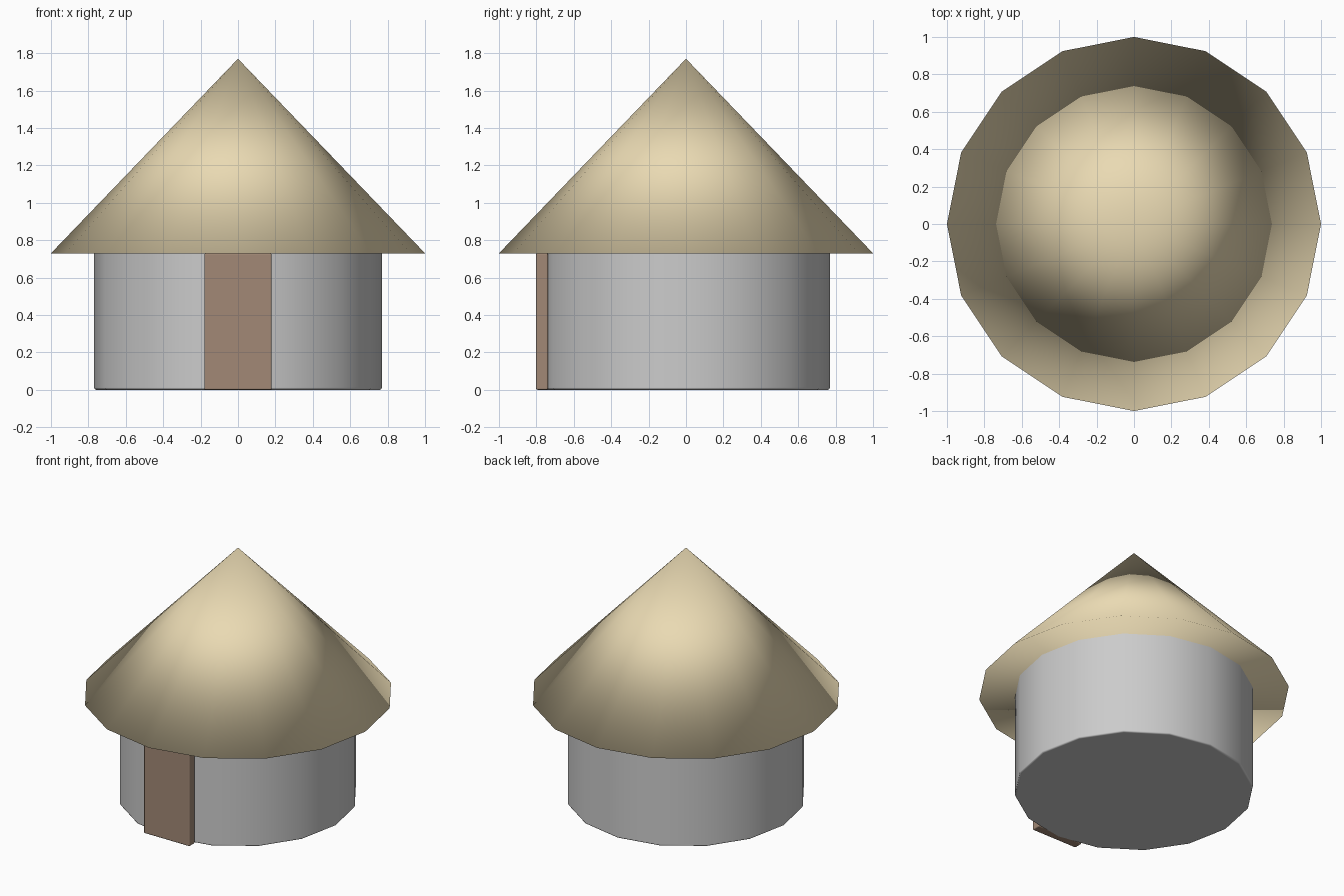
import bpy

if "Cube" in bpy.data.objects:
    bpy.data.objects.remove(bpy.data.objects["Cube"])

SIDES = 16
WALL_R, WALL_TOP = 0.77, 0.77
EAVES_Z, PEAK_Z = 0.73, 1.77


def colour(obj, rgb):
    mat = bpy.data.materials.new(obj.name + "_colour")
    mat.diffuse_color = (*rgb, 1.0)
    mat.use_nodes = True
    mat.node_tree.nodes["Principled BSDF"].inputs["Base Color"].default_value = mat.diffuse_color
    obj.data.materials.append(mat)


def finish(name, bevel=0.0):
    """Name the active object, smooth it and optionally soften its edges."""
    obj = bpy.context.active_object
    obj.name = obj.data.name = name
    bpy.ops.object.transform_apply(location=False, rotation=False, scale=True)
    bpy.ops.object.shade_smooth()
    if bevel:
        mod = obj.modifiers.new("soft_edges", 'BEVEL')
        mod.width = bevel
        mod.segments = 2
        mod.limit_method = 'ANGLE'
        mod.harden_normals = True
    return obj


# Round wall, its top tucked into the roof
bpy.ops.mesh.primitive_cylinder_add(vertices=SIDES, radius=WALL_R, depth=WALL_TOP,
                                    location=(0, 0, WALL_TOP / 2))
finish("wall", bevel=0.012)

# Closed conical thatch, smooth across the eaves
bpy.ops.mesh.primitive_cone_add(vertices=SIDES, radius1=1.0, radius2=0.0,
                                depth=PEAK_Z - EAVES_Z,
                                location=(0, 0, (EAVES_Z + PEAK_Z) / 2))
colour(finish("roof"), (0.82, 0.70, 0.45))

# Door slab standing proud of the wall at the front
bpy.ops.mesh.primitive_cube_add(size=1, location=(0, -0.77, EAVES_Z / 2))
bpy.context.active_object.scale = (0.36, 0.064, EAVES_Z)
colour(finish("door", bevel=0.008), (0.36, 0.25, 0.18))
